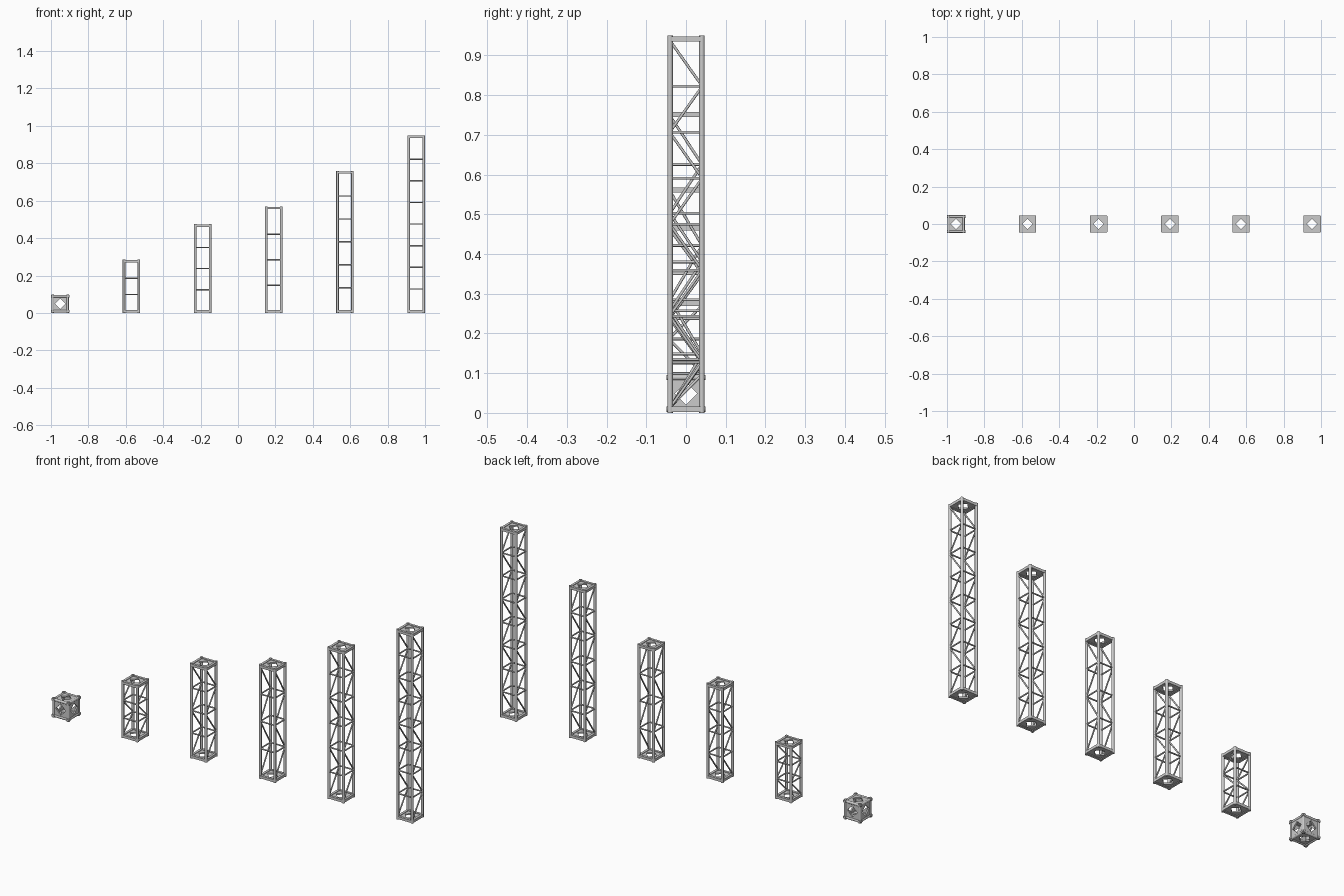
import bpy, bmesh, math
from mathutils import Vector, Matrix

if "Cube" in bpy.data.objects:
    bpy.data.objects.remove(bpy.data.objects["Cube"])

C = 0.040        # chord centre offset
R = 0.0068       # chord radius
RB = 0.0035      # brace radius


def tube(bm, a, b, r, n=10):
    a, b = Vector(a), Vector(b)
    d = b - a
    m = Matrix.Translation((a + b) / 2) @ d.to_track_quat('Z', 'Y').to_matrix().to_4x4()
    bmesh.ops.create_cone(bm, cap_ends=True, segments=n, radius1=r, radius2=r,
                          depth=d.length, matrix=m)


def box(bm, centre, size):
    m = Matrix.Translation(centre) @ Matrix.Diagonal((*size, 1))
    bmesh.ops.create_cube(bm, size=1, matrix=m)


def gusset_plate(bm, m, half=0.036, hole=0.028, t=0.007):
    # four corner gussets leaving a diamond opening
    for k in range(4):
        rot = m @ Matrix.Rotation(k * math.pi / 2, 4, 'Z')
        pts = [(half, 0), (half, half), (0, half), (0, hole), (hole, 0)]
        lo = [bm.verts.new(rot @ Vector((x, y, -t / 2))) for x, y in pts]
        hi = [bm.verts.new(rot @ Vector((x, y, t / 2))) for x, y in pts]
        bm.faces.new(lo[::-1])
        bm.faces.new(hi)
        for i in range(5):
            j = (i + 1) % 5
            if i in (2, 4):      # seams shared with neighbouring gussets
                continue
            bm.faces.new((lo[i], lo[j], hi[j], hi[i]))


def finish(bm, name, loc):
    bmesh.ops.remove_doubles(bm, verts=bm.verts, dist=1e-6)
    bmesh.ops.recalc_face_normals(bm, faces=bm.faces)
    me = bpy.data.meshes.new(name)
    bm.to_mesh(me)
    bm.free()
    ob = bpy.data.objects.new(name, me)
    ob.location = loc
    bpy.context.collection.objects.link(ob)
    bpy.ops.object.select_all(action='DESELECT')
    ob.select_set(True)
    bpy.context.view_layer.objects.active = ob
    bpy.ops.object.shade_smooth_by_angle(angle=math.radians(40))


SIGNS = [(sx, sy) for sx in (-1, 1) for sy in (-1, 1)]


def truss(i, x, h, bays):
    # corner chords
    bm = bmesh.new()
    for sx, sy in SIGNS:
        tube(bm, (sx * C, sy * C, 0), (sx * C, sy * C, h), R, 12)
    finish(bm, f"truss_{i}_chords", (x, 0, 0))

    # end frames with gussets
    bm = bmesh.new()
    for z in (0.009, h - 0.009):
        for s in (-1, 1):
            box(bm, (s * C, 0, z), (0.012, 2 * C, 0.013))
            box(bm, (0, s * C, z), (2 * C, 0.012, 0.013))
        gusset_plate(bm, Matrix.Translation((0, 0, z)))
    finish(bm, f"truss_{i}_end_frames", (x, 0, 0))

    # rungs on all faces, zigzag braces on the two sides
    bm = bmesh.new()
    z0 = 0.012
    step = (h - 2 * z0) / bays
    for k in range(bays):
        za, zb = z0 + k * step, z0 + (k + 1) * step
        y = -C if k % 2 == 0 else C
        for s in (-1, 1):
            tube(bm, (s * C, y * 0.92, za + 0.006), (s * C, -y * 0.92, zb - 0.006), RB)
            if k:
                tube(bm, (s * C, -C, za), (s * C, C, za), RB)
                tube(bm, (-C, s * C, za), (C, s * C, za), RB)
    finish(bm, f"truss_{i}_braces", (x, 0, 0))


def corner_block(x):
    H = 0.049
    # edge tubes in three directions, ends protruding slightly
    bm = bmesh.new()
    for axis in range(3):
        for a, b in SIGNS:
            p = [0, 0, 0]
            p[(axis + 1) % 3], p[(axis + 2) % 3] = a * C, b * C
            q = list(p)
            p[axis], q[axis] = -H, H
            tube(bm, p, q, R, 12)
    finish(bm, "corner_block_edges", (x, 0, H))

    # gusset plates on six faces
    bm = bmesh.new()
    for ax, ang in (('X', 0), ('X', 90), ('X', 180), ('X', 270), ('Y', 90), ('Y', 270)):
        m = Matrix.Rotation(math.radians(ang), 4, ax) @ Matrix.Translation((0, 0, C))
        gusset_plate(bm, m)
    finish(bm, "corner_block_plates", (x, 0, H))


corner_block(-0.951)
for i, (h, bays) in enumerate([(0.285, 3), (0.475, 4), (0.57, 4), (0.76, 6), (0.95, 8)], 1):
    truss(i, -0.95 + 0.3805 * i, h, bays)
